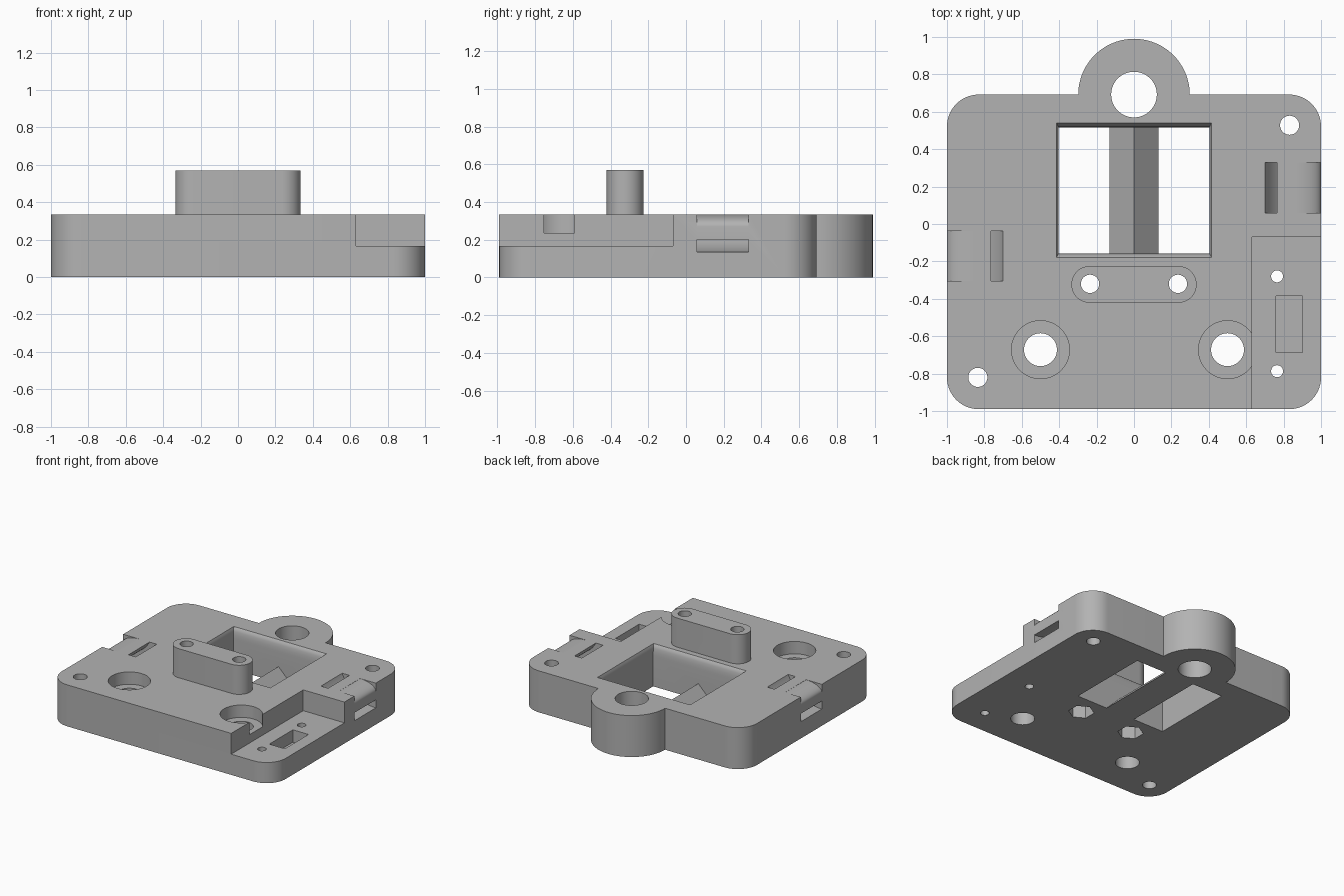
import bpy, bmesh
from math import sin, cos, pi, radians

if "Cube" in bpy.data.objects:
    bpy.data.objects.remove(bpy.data.objects["Cube"], do_unlink=True)

grey = bpy.data.materials.new("plain grey")
grey.use_nodes = True
grey.diffuse_color = (0.45, 0.45, 0.45, 1)
grey.node_tree.nodes["Principled BSDF"].inputs["Base Color"].default_value = grey.diffuse_color

TOP = 0.335
FRONT, BACK = -0.99, 0.692


def loft(name, rings):
    """Closed solid through matching rings of points."""
    bm = bmesh.new()
    loops = [[bm.verts.new(p) for p in ring] for ring in rings]
    n = len(loops[0])
    bm.faces.new(loops[0])
    bm.faces.new(loops[-1])
    for a, b in zip(loops, loops[1:]):
        for i in range(n):
            j = (i + 1) % n
            bm.faces.new((a[i], a[j], b[j], b[i]))
    bmesh.ops.recalc_face_normals(bm, faces=bm.faces)
    mesh = bpy.data.meshes.new(name)
    bm.to_mesh(mesh)
    bm.free()
    mesh.materials.append(grey)
    obj = bpy.data.objects.new(name, mesh)
    bpy.context.collection.objects.link(obj)
    return obj


def upright(name, outline, low, high):
    return loft(name, [[(x, y, z) for x, y in outline] for z in (low, high)])


def crosswise(name, outline, front, back):
    return loft(name, [[(x, y, z) for x, z in outline] for y in (front, back)])


def arc(cx, cy, rx, ry, start, end, steps):
    angles = [radians(start + (end - start) * i / steps) for i in range(steps + 1)]
    return [(cx + rx * cos(a), cy + ry * sin(a)) for a in angles]


def circle(cx, cy, r, sides=48, turn=0):
    return arc(cx, cy, r, r, turn, turn + 360, sides)[:-1]


def rect(x0, x1, y0, y1):
    return [(x0, y0), (x1, y0), (x1, y1), (x0, y1)]


def rounded(x0, x1, y0, y1, r, steps=14):
    corners = [(x1 - r, y1 - r), (x0 + r, y1 - r), (x0 + r, y0 + r), (x1 - r, y0 + r)]
    points = []
    for i, (cx, cy) in enumerate(corners):
        points += arc(cx, cy, r, r, 90 * i, 90 * i + 90, steps)
    return points


def combine(target, tool, operation):
    mod = target.modifiers.new(tool.name, 'BOOLEAN')
    mod.operation = operation
    mod.solver = 'EXACT'
    mod.object = tool
    bpy.context.view_layer.objects.active = target
    bpy.ops.object.modifier_apply(modifier=mod.name)
    bpy.data.objects.remove(tool, do_unlink=True)


def cut(tool):
    combine(body, tool, 'DIFFERENCE')


def join(tool):
    combine(body, tool, 'UNION')


def drill(x, y, r, low=-0.1, high=1.0, sides=48, turn=0):
    cut(upright("drill", circle(x, y, r, sides, turn), low, high))


# Main plate with rounded corners
body = upright("mounting_plate", rounded(-1, 1, FRONT, BACK, 0.17), 0, TOP)

# Round lug on the back edge
join(upright("back_lug", circle(0, BACK, 0.298, 96), 0, TOP))
drill(0, BACK, 0.122, sides=64)

# Raised post with a full round at each end
post = arc(0.237, -0.323, 0.098, 0.098, -90, 90, 24) + arc(-0.237, -0.323, 0.098, 0.098, 90, 270, 24)
join(upright("raised_post", post, 0.2, 0.57))

# Central window, its rim easing outward at the top
levels = [(-0.1, 0), (0.25, 0), (0.28, 0.002), (0.305, 0.006), (0.323, 0.012), (TOP, 0.022), (0.36, 0.022)]
cut(loft("window", [[(x, y, z) for x, y in
                     rect(-0.403 - g * 0.5, 0.403 + g * 0.5, -0.157 - g, 0.517 + g)]
                    for z, g in levels]))

# Triangular ridge across the window floor
join(crosswise("ridge", [(-0.13, 0), (0.13, 0), (0, 0.13)], -0.17, 0.53))

# Step in the front right corner, with a blind pocket
cut(upright("step", rect(0.632, 1.2, -1.2, -0.07), 0.167, 0.6))
cut(upright("pocket", rect(0.76, 0.9, -0.687, -0.385), 0.067, 0.3))
for y in (-0.28, -0.787):
    drill(0.765, y, 0.032, sides=32)

for side in (-1, 1):
    # Counterbored holes
    drill(side * 0.5, -0.672, 0.155, low=0.235, sides=64)
    drill(side * 0.5, -0.672, 0.088)
    # Post holes with hexagonal nut pockets underneath
    drill(side * 0.235, -0.32, 0.049)
    drill(side * 0.235, -0.32, 0.095, high=0.15, sides=6, turn=30)

# Corner holes
drill(0.832, 0.528, 0.051)
drill(-0.835, -0.82, 0.051)

# Curved tie channels at the sides, each under a rounded bar
channel = arc(1, 0.435, 0.318, 0.3, 280, 180, 28) + arc(1, 0.435, 0.26, 0.235, 180, 280, 28)
relief = arc(0.86, 0.27, 0.14, 0.064, 0, 90, 14) + [(0.86, 0.4), (1.1, 0.4), (1.1, 0.27)]
for side, front, back in ((1, 0.058, 0.33), (-1, -0.305, -0.037)):
    for name, outline in (("tie_channel", channel), ("bar_round", relief)):
        cut(crosswise(name, [(side * x, z) for x, z in outline], front, back))

# Smooth the curved walls and keep the edges sharp
bpy.ops.object.select_all(action='DESELECT')
body.select_set(True)
bpy.context.view_layer.objects.active = body
bpy.ops.object.shade_smooth_by_angle(angle=radians(25))
